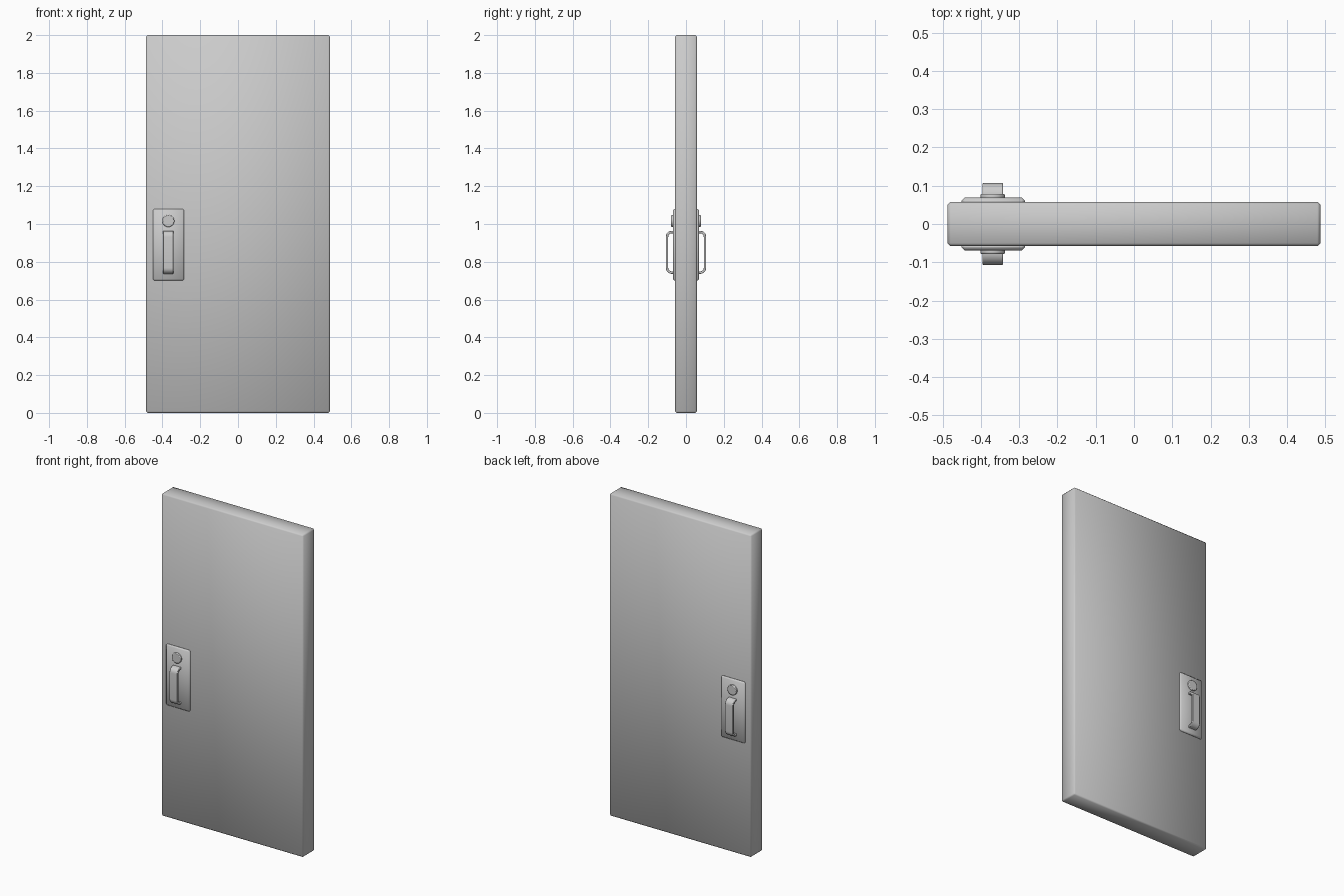
import bpy, bmesh, math
from mathutils import Matrix

if "Cube" in bpy.data.objects:
    bpy.data.objects.remove(bpy.data.objects["Cube"])

HX = -0.369  # x centre of the handle hardware


def finish(name, bm, bevel, segments=1, mirror=False, angle=None):
    bmesh.ops.recalc_face_normals(bm, faces=bm.faces[:])
    mesh = bpy.data.meshes.new(name)
    bm.to_mesh(mesh)
    bm.free()
    ob = bpy.data.objects.new(name, mesh)
    bpy.context.collection.objects.link(ob)
    b = ob.modifiers.new("Bevel", 'BEVEL')
    b.width, b.segments = bevel, segments
    b.limit_method, b.angle_limit = 'ANGLE', math.radians(40)
    if mirror:  # same hardware on both faces of the door
        m = ob.modifiers.new("Mirror", 'MIRROR')
        m.use_axis = (False, True, False)
        m.use_mirror_merge = False
    bpy.ops.object.select_all(action='DESELECT')
    ob.select_set(True)
    bpy.context.view_layer.objects.active = ob
    if angle:
        bpy.ops.object.shade_smooth_by_angle(angle=math.radians(angle))
    else:
        bpy.ops.object.shade_smooth()
    return ob


def box(x0, x1, y0, y1, z0, z1):
    bm = bmesh.new()
    bmesh.ops.create_cube(bm, size=1)
    for v in bm.verts:
        v.co.x = (x0 + x1) / 2 + v.co.x * (x1 - x0)
        v.co.y = (y0 + y1) / 2 + v.co.y * (y1 - y0)
        v.co.z = (z0 + z1) / 2 + v.co.z * (z1 - z0)
    return bm


# Door slab
finish("door_panel", box(-0.487, 0.487, -0.058, 0.058, 0, 2), 0.008)

# Back plate with chamfered rim
bm = box(-0.45, -0.285, -0.069, -0.05, 0.70, 1.08)
finish("handle_plate", bm, 0.008, mirror=True)

# Round lock above the handle
bm = bmesh.new()
bmesh.ops.create_cone(bm, cap_ends=True, segments=32, radius1=0.032, radius2=0.032,
                      depth=0.018, matrix=Matrix.Translation((HX, -0.070, 1.016))
                      @ Matrix.Rotation(math.pi / 2, 4, 'X'))
finish("lock_cylinder", bm, 0.004, 2, mirror=True, angle=40)


# Pull handle: flat strap swept along a rounded U
def u_path(y_out, z_half, r, zc=0.85, n=6):
    pts = [(-0.062, zc + z_half)]
    for s in (1, -1):
        arc = []
        for i in range(n + 1):
            a = math.pi / 2 * i / n
            arc.append((y_out + r - r * math.sin(a), zc + s * (z_half - r + r * math.cos(a))))
        pts += arc if s > 0 else arc[::-1]
    return pts + [(-0.062, zc - z_half)]


outer, inner = u_path(-0.107, 0.114, 0.032), u_path(-0.094, 0.101, 0.019)
bm = bmesh.new()
rings = []
for (yo, zo), (yi, zi) in zip(outer, inner):
    rings.append([bm.verts.new((HX + dx, y, z)) for dx, y, z in
                  ((-0.027, yo, zo), (0.027, yo, zo), (0.027, yi, zi), (-0.027, yi, zi))])
for a, b in zip(rings, rings[1:]):
    for k in range(4):
        bm.faces.new((a[k], a[(k + 1) % 4], b[(k + 1) % 4], b[k]))
bm.faces.new(rings[0])
bm.faces.new(rings[-1])
finish("pull_handle", bm, 0.003, 2, mirror=True, angle=40)
